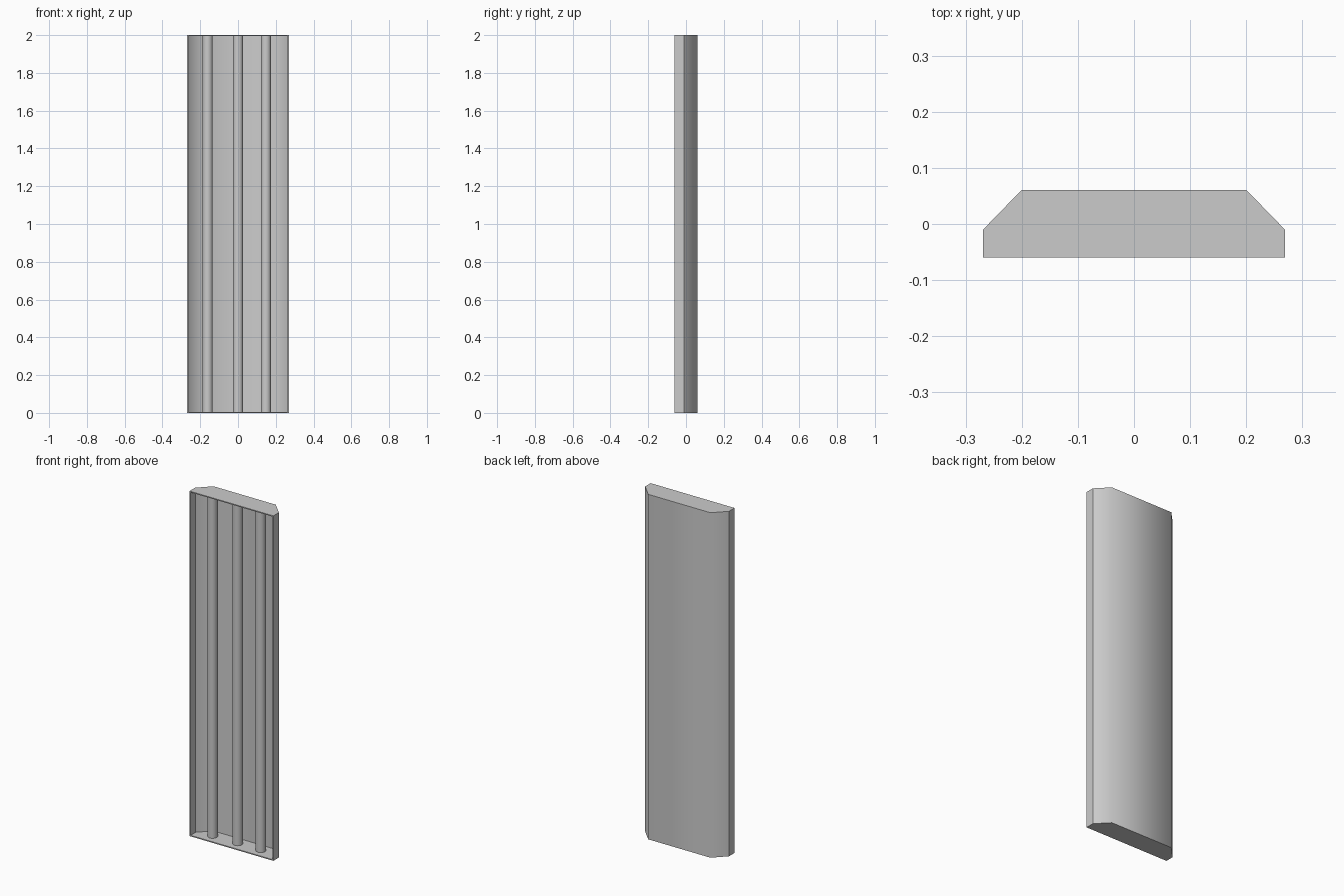
import bpy, bmesh, math

if "Cube" in bpy.data.objects:
    bpy.data.objects.remove(bpy.data.objects["Cube"])

H = 2.0      # length
T = 0.006    # sheet thickness


def make_housing():
    # Open-front tray: half profile mirrored across x, extruded up, capped at both ends
    half = [(0.269, -0.06), (0.269, -0.01), (0.2, 0.061)]
    profile = half + [(-x, y) for x, y in reversed(half)]
    bm = bmesh.new()
    low = [bm.verts.new((x, y, 0)) for x, y in profile]
    high = [bm.verts.new((x, y, H)) for x, y in profile]
    for i in range(len(profile) - 1):
        bm.faces.new((low[i], low[i + 1], high[i + 1], high[i]))
    bm.faces.new(list(reversed(low)))
    bm.faces.new(high)
    for f in bm.faces:
        f.smooth = True
    # Only the bends between the chamfers and the back are soft
    soft = [bm.edges.get((low[i], high[i])) for i in (2, 3)]
    for e in bm.edges:
        e.smooth = e in soft
    mesh = bpy.data.meshes.new("housing")
    bm.to_mesh(mesh)
    bm.free()
    obj = bpy.data.objects.new("housing", mesh)
    bpy.context.collection.objects.link(obj)
    solid = obj.modifiers.new("thickness", 'SOLIDIFY')
    solid.thickness = T
    solid.offset = -1
    solid.use_even_offset = True
    solid.use_quality_normals = True


def make_tube(name, x):
    # Lamp tube running between the end plates
    bpy.ops.mesh.primitive_cylinder_add(vertices=20, radius=0.027, depth=H - 2 * T,
                                        location=(x, -0.002, H / 2))
    obj = bpy.context.object
    obj.name = name
    bpy.ops.object.shade_smooth_by_angle(angle=math.radians(40))


make_housing()
for name, x in (("tube_left", -0.161), ("tube_middle", 0.0), ("tube_right", 0.148)):
    make_tube(name, x)
